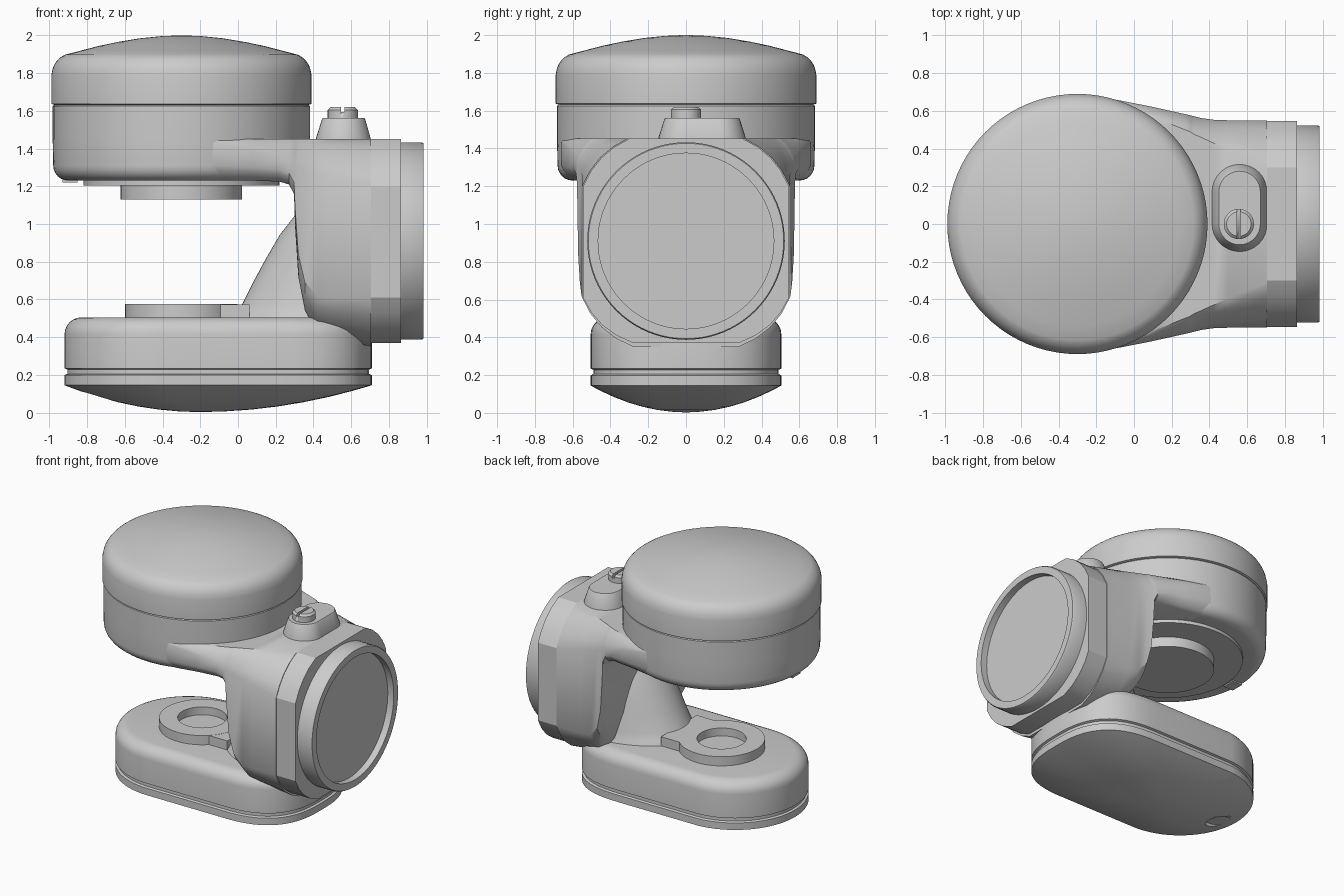
import bpy, bmesh, math
from mathutils import Vector

if "Cube" in bpy.data.objects:
    bpy.data.objects.remove(bpy.data.objects["Cube"])


def loft(name, rings, angle=32):
    """Skin a list of equal-length point rings and cap both ends."""
    bm = bmesh.new()
    vs = [[bm.verts.new(p) for p in r] for r in rings]
    n = len(rings[0])
    for a, b in zip(vs, vs[1:]):
        for i in range(n):
            j = (i + 1) % n
            bm.faces.new((a[i], a[j], b[j], b[i]))
    bm.faces.new(vs[0])
    bm.faces.new(vs[-1])
    bmesh.ops.recalc_face_normals(bm, faces=bm.faces)
    me = bpy.data.meshes.new(name)
    bm.to_mesh(me)
    bm.free()
    ob = bpy.data.objects.new(name, me)
    bpy.context.collection.objects.link(ob)
    bpy.ops.object.select_all(action='DESELECT')
    ob.select_set(True)
    bpy.context.view_layer.objects.active = ob
    bpy.ops.object.shade_smooth_by_angle(angle=math.radians(angle))
    return ob


def lathe(name, profile, center, axis='Z', n=80):
    """Revolve (radius, position) pairs about a vertical or x axis."""
    rings = []
    for r, h in profile:
        ring = []
        for i in range(n):
            t = math.tau * i / n
            c, s = r * math.cos(t), r * math.sin(t)
            ring.append((center[0] + c, center[1] + s, h) if axis == 'Z'
                        else (h, center[0] + c, center[1] + s))
        rings.append(ring)
    return loft(name, rings)


def fillet(cx, cz, r, a0, a1, n=6):
    return [(cx + r * math.cos(math.radians(a0 + (a1 - a0) * i / n)),
             cz + r * math.sin(math.radians(a0 + (a1 - a0) * i / n))) for i in range(n + 1)]


def cutter(target, ob):
    ob.hide_render = True
    ob.hide_viewport = True
    m = target.modifiers.new("cut", 'BOOLEAN')
    m.operation = 'DIFFERENCE'
    m.object = ob
    m.solver = 'EXACT'


def box(name, x0, x1, y0, y1, z0, z1):
    return loft(name, [[(x0, y0, z), (x1, y0, z), (x1, y1, z), (x0, y1, z)] for z in (z0, z1)])


# Upper round housing and its domed cap
C = (-0.3, 0)
lathe("upper_housing", [(0.52, 1.23)] + fillet(0.60, 1.31, 0.08, -90, 0)
      + [(0.683, 1.45), (0.683, 1.625), (0.675, 1.632), (0.675, 1.64)], C)
lathe("upper_cap", [(0.675, 1.632), (0.69, 1.637), (0.69, 1.79)]
      + fillet(0.57, 1.79, 0.118, 8, 66)
      + [(0.54, 1.918), (0.44, 1.944), (0.34, 1.965), (0.22, 1.985), (0.11, 1.996), (0.02, 2.0)], C)
lathe("upper_bearing_plate", [(0.52, 1.25), (0.52, 1.205)], C)
lathe("upper_bearing_disc", [(0.322, 1.22), (0.322, 1.13)], C)
box("housing_tab", -0.93, -0.85, -0.05, 0.05, 1.22, 1.28)


# Arm flowing from the housing into the mounting block
# x, top half width, side half width, upper corner z, lower corner z, bottom half width, bottom z
sections = [
    (-0.30, 0.66, 0.665, 1.44, 1.31, 0.60, 1.235),
    (-0.10, 0.64, 0.660, 1.43, 1.31, 0.59, 1.23),
    (0.08, 0.575, 0.625, 1.39, 1.30, 0.555, 1.23),
    (0.22, 0.52, 0.594, 1.34, 1.29, 0.53, 1.225),
    (0.27, 0.50, 0.583, 1.325, 1.27, 0.52, 1.21),
    (0.297, 0.49, 0.577, 1.315, 1.22, 0.51, 1.16),
    (0.303, 0.485, 0.575, 1.31, 1.08, 0.49, 0.98),
    (0.32, 0.475, 0.571, 1.305, 0.84, 0.45, 0.72),
    (0.355, 0.46, 0.562, 1.29, 0.69, 0.40, 0.54),
    (0.42, 0.43, 0.553, 1.27, 0.62, 0.34, 0.43),
    (0.50, 0.395, 0.55, 1.25, 0.61, 0.31, 0.40),
    (0.705, 0.31, 0.55, 1.20, 0.61, 0.28, 0.35)]


def arm_ring(x, t, s, zu, zl, b, zb):
    def corner(p, q, bulge, n=4):
        # rounded corner between two points
        m = Vector(((p[0] + q[0]) / 2, (p[1] + q[1]) / 2))
        d = Vector((max(p[0], q[0]), p[1] if p[0] < q[0] else q[1])) - m
        return [Vector(p).lerp(Vector(q), i / n) + d * bulge * 4 * (i / n) * (1 - i / n)
                for i in range(n + 1)]
    half = corner((t, 1.452), (s, zu), 0.2) + corner((s, zl), (b, zb), 0.22)
    return [(x, p[0], p[1]) for p in half] + [(x, -p[0], p[1]) for p in reversed(half)]


loft("arm_and_block", [arm_ring(*s) for s in sections], 35)
loft("mounting_plate", [arm_ring(0.69, 0.30, 0.545, 1.20, 0.61, 0.28, 0.37),
                        arm_ring(0.865, 0.30, 0.545, 1.20, 0.61, 0.28, 0.37)], 25)
lathe("round_flange", [(0.523, 0.85), (0.523, 0.975), (0.517, 0.985), (0.465, 0.985), (0.465, 0.935)],
      (0, 0.91), 'X')


# Capsule-shaped screw pedestal on top of the block
def capsule(r, z, cx=0.56, y0=0.0, y1=0.17, n=16):
    pts = []
    for i in range(2 * n + 2):
        t = math.pi * (i if i <= n else i - 1) / n
        pts.append((min(cx + r * math.cos(t), 0.702), (y1 if i <= n else y0) + r * math.sin(t), z))
    return pts


loft("screw_pedestal", [capsule(0.148, 1.44), capsule(0.145, 1.46), capsule(0.115, 1.555), capsule(0.11, 1.562)])
screw = lathe("screw_head", [(0.08, 1.55), (0.08, 1.605), (0.065, 1.62)], (0.556, 0), n=40)
cutter(screw, box("screw_slot_cutter", 0.546, 0.566, -0.1, 0.1, 1.595, 1.65))


# Lower foot: plan outline round at the left, squarer at the right
def outline(inset, z, s=1.0, n=72):
    pts = []
    for i in range(n):
        t = math.tau * i / n
        c, sn = math.cos(t), math.sin(t)
        if c >= 0:
            e = 2 / 2.7
            x, y = 0.2 + 0.51 * c ** e, math.copysign(0.505 * abs(sn) ** e, sn)
        else:
            x, y = -0.415 + 0.505 * c, 0.505 * sn
        kx, ky = (0.815 - inset) / 0.815 * s, (0.505 - inset) / 0.505 * s
        pts.append((-0.105 + (x + 0.105) * kx - 0.1 * (1 - s), y * ky, z))
    return pts


top = [outline(0.09 - a, z) for a, z in fillet(0, 0.415, 0.09, 0, 90)]
loft("foot_body", [outline(0.015, 0.19), outline(0.015, 0.228), outline(0, 0.234)] + top)
dome = [outline(0, 0.003 + 0.142 * k ** 2, k) for k in (0.03, 0.15, 0.3, 0.45, 0.6, 0.75, 0.88, 0.96, 1.0)]
cover = loft("foot_cover", dome + [outline(0, 0.198), outline(0.012, 0.205)])
pocket = lathe("cover_pocket_cutter", [(0.085, -0.05), (0.085, 0.11)], (-0.75, 0), n=32)
cutter(cover, pocket)

# Bearing boss on the foot, with a shallow socket
lathe("foot_boss", [(0.298, 0.48), (0.298, 0.575), (0.17, 0.575), (0.17, 0.515)], C)
box("boss_tail", -0.11, 0.06, -0.215, 0.215, 0.48, 0.574)

# Sloping conical web between foot and block
web = []
for z, xl, w in ((0.45, -0.06, 0.40), (0.505, -0.04, 0.385), (0.53, -0.01, 0.375), (0.58, 0.025, 0.365),
                 (0.7, 0.085, 0.345), (0.82, 0.15, 0.325), (0.94, 0.22, 0.30), (1.05, 0.305, 0.27)):
    web.append([(0.55 + (0.55 - xl) * math.cos(t), w * math.sin(t), z)
                for t in [math.pi * (0.5 + i / 32) for i in range(33)]])
loft("support_web", web)
